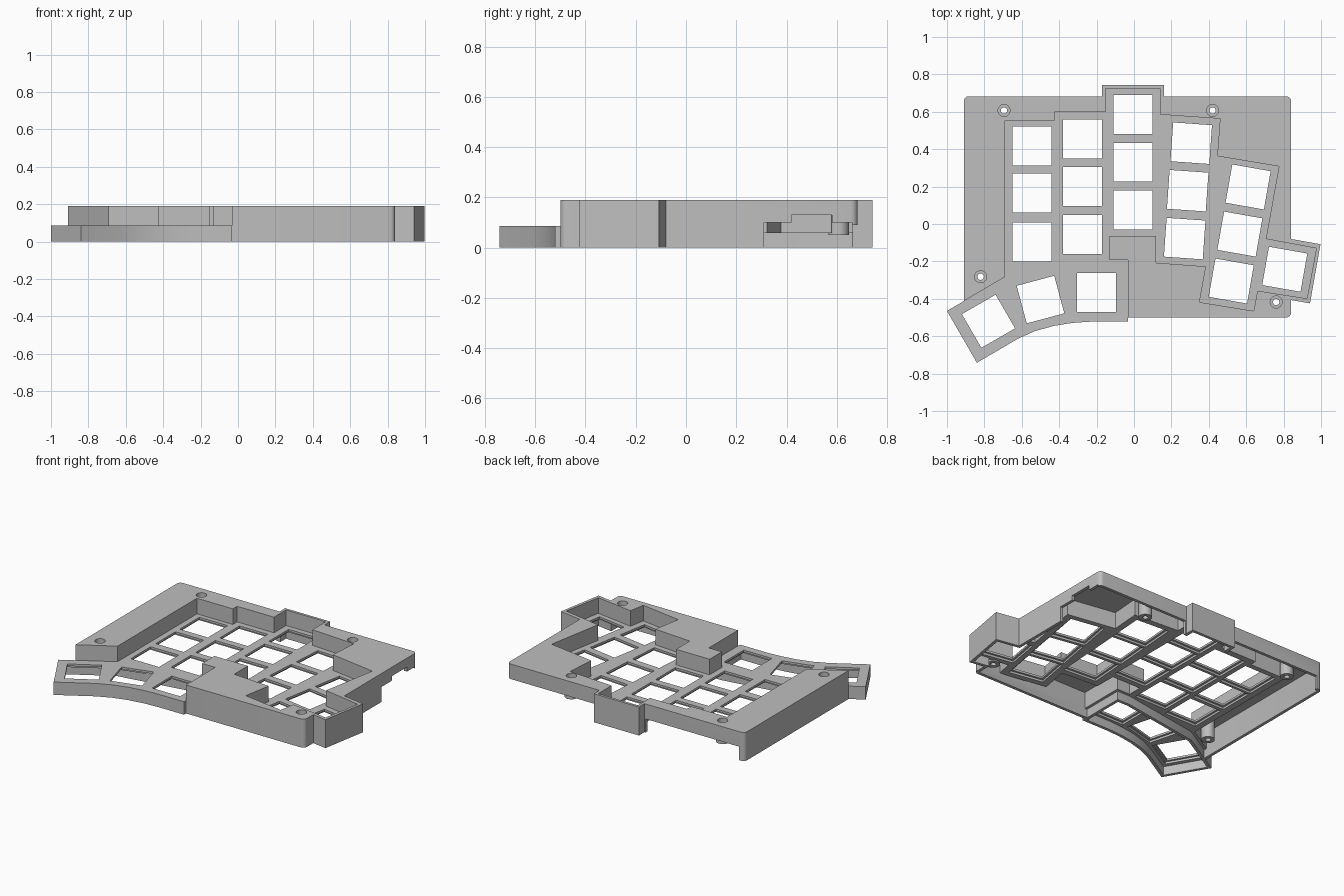
import bpy, bmesh, math
from mathutils import Vector, Matrix

old = bpy.data.objects.get("Cube")
if old:
    bpy.data.objects.remove(old, do_unlink=True)

grey = bpy.data.materials.new("mid_grey")
grey.use_nodes = True
grey.diffuse_color = (0.52, 0.52, 0.52, 1)
grey.node_tree.nodes["Principled BSDF"].inputs["Base Color"].default_value = (0.52, 0.52, 0.52, 1)


def prisms(name, polys, z0, z1):
    """One object holding an upright prism for each outline."""
    bm = bmesh.new()
    for poly in polys:
        face = bm.faces.new([bm.verts.new((x, y, z0)) for x, y in poly])
        out = bmesh.ops.extrude_face_region(bm, geom=[face])
        top = [g for g in out["geom"] if isinstance(g, bmesh.types.BMVert)]
        bmesh.ops.translate(bm, verts=top, vec=(0, 0, z1 - z0))
    bmesh.ops.recalc_face_normals(bm, faces=bm.faces)
    mesh = bpy.data.meshes.new(name)
    bm.to_mesh(mesh)
    bm.free()
    mesh.materials.append(grey)
    obj = bpy.data.objects.new(name, mesh)
    bpy.context.collection.objects.link(obj)
    return obj


def combine(obj, tool, mode="DIFFERENCE"):
    """Apply a boolean and discard the tool."""
    tool.hide_render = True
    mod = obj.modifiers.new("cut", "BOOLEAN")
    mod.operation, mod.object, mod.solver = mode, tool, "EXACT"
    bpy.context.view_layer.objects.active = obj
    bpy.ops.object.modifier_apply(modifier=mod.name)
    bpy.data.objects.remove(tool, do_unlink=True)


def offset(poly, d):
    """Grow an outline by d (shrink when negative) with mitred corners."""
    pts = [Vector(p) for p in poly]
    n = len(pts)
    area = sum(pts[i - 1].x * pts[i].y - pts[i].x * pts[i - 1].y for i in range(n))
    s = 1 if area > 0 else -1
    res = []
    for i, p in enumerate(pts):
        a = (p - pts[i - 1]).normalized()
        b = (pts[(i + 1) % n] - p).normalized()
        na, nb = Vector((a.y, -a.x)) * s, Vector((b.y, -b.x)) * s
        res.append(tuple(p + (na + nb) * d / (1 + na.dot(nb))))
    return res


def arc(x, y, r, start, sweep, n):
    return [(x + r * math.cos(math.radians(start + sweep * i / n)),
             y + r * math.sin(math.radians(start + sweep * i / n))) for i in range(n + 1)]


def circle(x, y, r):
    return arc(x, y, r, 0, 360, 24)[:-1]


def box(x0, x1, y0, y1):
    return [(x0, y0), (x1, y0), (x1, y1), (x0, y1)]


def square(x, y, angle, size):
    rot = Matrix.Rotation(math.radians(angle), 2)
    h = size / 2
    return [tuple(Vector((x, y)) + rot @ Vector(c)) for c in box(-h, h, -h, h)]


TOP, PLATE, UNDER, ROOF, WALL = 0.19, 0.086, 0.058, 0.168, 0.02

# Outlines
r = 0.027
outline = ([(-0.91, -0.5)] + arc(0.84 - r, -0.5 + r, r, -90, 90, 4)
           + [(0.84, -0.407), (0.941, -0.424), (0.997, -0.108), (0.84, -0.08)]
           + arc(0.84 - r, 0.683 - r, r, 0, 90, 4)
           + [(0.16, 0.683), (0.16, 0.742), (-0.172, 0.742), (-0.172, 0.683)]
           + arc(-0.91 + r, 0.683 - r, r, 90, 90, 4))
front_curve = [(-0.84, -0.742), (-0.62, -0.613), (-0.53, -0.573), (-0.43, -0.545),
               (-0.33, -0.529), (-0.23, -0.522), (-0.033, -0.522)]
thumb_back = [(-0.033, -0.193), (-0.13, -0.193)]
thumb = [(-0.69, -0.283), (-1.0, -0.465)] + front_curve + thumb_back
well = ([(-0.69, 0.553), (-0.69, -0.283), (-1.0, -0.465)] + front_curve + thumb_back
        + [(-0.13, -0.063), (0.117, -0.063), (0.117, -0.207), (0.385, -0.227),
           (0.35, -0.418), (0.64, -0.465), (0.66, -0.357), (0.925, -0.398),
           (0.975, -0.13), (0.705, -0.08), (0.775, 0.308), (0.445, 0.363),
           (0.46, 0.563), (0.14, 0.585), (0.14, 0.725), (-0.153, 0.725),
           (-0.153, 0.598), (-0.425, 0.598), (-0.425, 0.553)])

# Outer shell with the sunken key well
case = prisms("keyboard_case", [outline], 0, TOP)
combine(case, prisms("well_cutter", [well], PLATE, 0.3))

# Hollow underside, leaving the well walls and key plate standing
cavity = prisms("cavity", [offset(outline, -WALL)], -0.1, ROOF)
combine(cavity, prisms("well_block", [offset(well, 0.018)], UNDER, 0.3))
combine(case, cavity)

# Lower thumb wing with its own skirt
combine(case, prisms("thumb_wing", [thumb], 0, PLATE), "UNION")
combine(case, prisms("thumb_cavity", [offset(thumb, -WALL)], -0.1, UNDER))

# Key openings with a wider pocket underneath
keys = [(-0.546, y, 0) for y in (0.418, 0.165, -0.097)]
keys += [(-0.276, y, 0) for y in (0.455, 0.201, -0.057)]
keys += [(-0.005, y, 0) for y in (0.585, 0.33, 0.075)]
keys += [(0.306, 0.432, -4), (0.287, 0.178, -4), (0.271, -0.078, -4)]
keys += [(0.61, 0.198, -10), (0.566, -0.054, -10), (0.52, -0.305, -10), (0.806, -0.242, -10)]
keys += [(-0.2, -0.367, 0), (-0.5, -0.404, 15), (-0.778, -0.52, 30)]
combine(case, prisms("key_holes", [square(*k, 0.208) for k in keys], 0, 0.15))
combine(case, prisms("key_pockets", [square(*k, 0.236) for k in keys], 0, 0.072))

# Raised lower edge at the back, and the stepped port opening on the left wall
combine(case, prisms("back_notches", [box(-0.87, -0.18, 0.645, 0.71),
                                      box(0.165, 0.9, 0.645, 0.71)], -0.1, 0.09))
combine(case, prisms("side_notch", [box(0.8, 0.9, 0.31, 0.66)], -0.1, 0.1))
combine(case, prisms("port_notch", [box(0.8, 0.9, 0.42, 0.58)], -0.1, 0.13))

# Screw bosses, bored from above
screws = [(-0.695, 0.607), (0.42, 0.607), (-0.82, -0.282), (0.76, -0.417)]
combine(case, prisms("bosses", [circle(x, y, 0.041) for x, y in screws], 0.05, 0.18), "UNION")
combine(case, prisms("screw_heads", [circle(x, y, 0.032) for x, y in screws], 0.12, 0.3))
combine(case, prisms("screw_holes", [circle(x, y, 0.017) for x, y in screws], -0.1, 0.3))

bpy.ops.object.select_all(action="DESELECT")
case.select_set(True)
bpy.context.view_layer.objects.active = case
bpy.ops.object.shade_smooth_by_angle(angle=math.radians(30))
